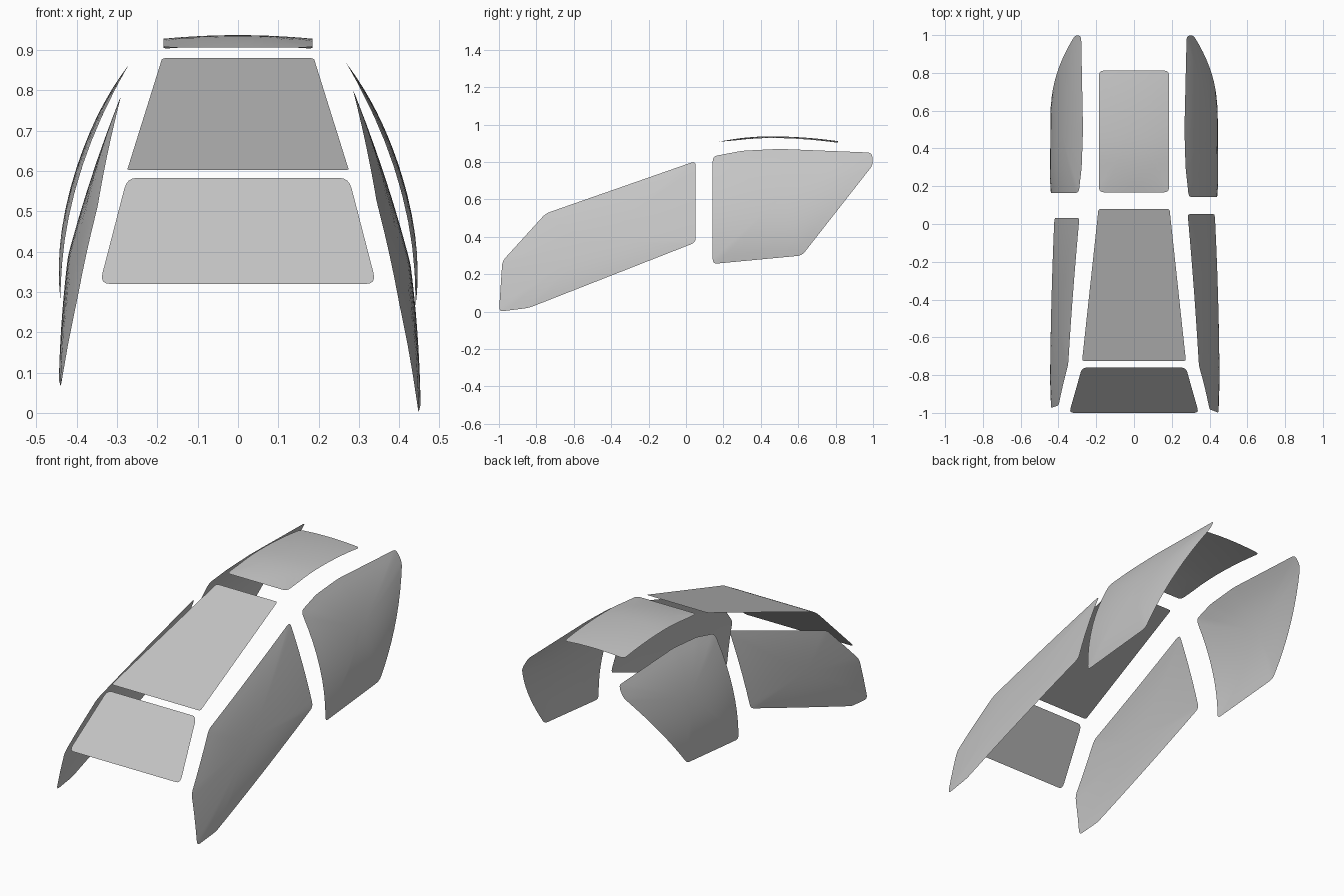
import bpy, bmesh
from mathutils import Vector

if "Cube" in bpy.data.objects:
    bpy.data.objects.remove(bpy.data.objects["Cube"])

glass = bpy.data.materials.new("grey_glass")
glass.diffuse_color = (0.56, 0.56, 0.56, 1)
glass.use_nodes = True
glass.node_tree.nodes["Principled BSDF"].inputs["Base Color"].default_value = glass.diffuse_color


def rounded_outline(corners, radius, step=0.06):
    """Round the corners of a 2D polygon and sample its long edges."""
    pts = [Vector(c) for c in corners]
    arcs = []
    for i, p in enumerate(pts):
        a, b = pts[i - 1] - p, pts[(i + 1) % len(pts)] - p
        s = p + a.normalized() * min(radius, a.length * 0.4)
        e = p + b.normalized() * min(radius, b.length * 0.4)
        arcs.append([s * (1 - t) ** 2 + p * 2 * t * (1 - t) + e * t * t
                     for t in (0, 0.25, 0.5, 0.75, 1)])
    out = []
    for i, arc in enumerate(arcs):
        out += arc
        s, e = arc[-1], arcs[(i + 1) % len(arcs)][0]
        n = max(1, int((e - s).length / step))
        out += [s.lerp(e, k / n) for k in range(1, n)]
    return out


def panel(name, corners, surface, radius=0.025, rings=8, up=(0, 0, 1)):
    """Thin sheet: concentric rings of the outline laid on a surface.
    surface(u, v, w) gives the 3D point; w is 0 at the rim, 1 in the middle."""
    outline = rounded_outline(corners, radius)
    mid = sum(outline, Vector((0, 0))) / len(outline)
    bm = bmesh.new()
    loops = []
    for r in range(rings):
        t = 1 - r / rings
        loops.append([bm.verts.new(surface(*mid.lerp(p, t), 1 - t ** 3)) for p in outline])
    centre = bm.verts.new(surface(*mid, 1))
    n = len(outline)
    for i in range(n):
        j = (i + 1) % n
        for a, b in zip(loops, loops[1:]):
            bm.faces.new((a[i], a[j], b[j], b[i]))
        bm.faces.new((loops[-1][i], loops[-1][j], centre))
    # make every face point outwards
    bm.normal_update()
    flip = [f for f in bm.faces if f.normal.dot(Vector(up)) < 0]
    bmesh.ops.reverse_faces(bm, faces=flip)
    me = bpy.data.meshes.new(name)
    bm.to_mesh(me)
    bm.free()
    me.materials.append(glass)
    for f in me.polygons:
        f.use_smooth = True
    bpy.context.collection.objects.link(bpy.data.objects.new(name, me))


# Roof glass: gently crowned
def roof(x, y, w):
    drop = 0.030 * ((0.45 - y) / 0.28) ** 2 if y < 0.45 else 0.025 * ((y - 0.45) / 0.36) ** 2
    return x, y, 0.937 - drop - 0.009 * (x / 0.185) ** 2 * min(1, max(0, (y - 0.17) / 0.1))


panel("roof_glass", [(-.185, .168), (.185, .168), (.185, .812), (-.185, .812)], roof)

# Flat windscreen and lower front glass
panel("windscreen", [(-.275, -.725), (.275, -.725), (.188, .08), (-.188, .08)],
      lambda x, y, w: (x, y, 0.602 + (y + 0.725) * 0.278 / 0.805), radius=0.012)
panel("front_glass", [(-.343, -1), (.343, -1), (.275, -.76), (-.275, -.76)],
      lambda x, y, w: (x, y, 0.32 + (y + 1) * 0.263 / 0.24), radius=0.025)


# Curved side glass, outlines in (y, z)
def front_side(sign):
    return lambda y, z, w: (sign * (0.5 - 0.134 * z - 0.167 * z * z
                                    - 0.05 * (0.05 - y) + 0.009 * w), y, z)


def rear_side(sign):
    return lambda y, z, w: (sign * (0.44 + 0.025 * (z - 0.26)
                                    - 0.506 * (z - 0.26) ** 2 + 0.013 * w), y, z)


front_right = [(-1, 0), (-.84, .02), (.052, .37), (.052, .805), (-.75, .525), (-.982, .27)]
front_left = [(-.975, .065), (-.83, .08), (.032, .39), (.032, .79), (-.745, .51), (-.96, .28)]
rear_right = [(.143, .255), (.62, .30), (1, .785), (.995, .85), (.5, .87), (.3, .86), (.143, .83)]
rear_left = [(.165, .275), (.62, .315), (1, .79), (.995, .848), (.5, .865), (.3, .853), (.165, .825)]

for sign, side, front, rear in ((1, "right", front_right, rear_right),
                                (-1, "left", front_left, rear_left)):
    panel("front_window_" + side, front, front_side(sign), up=(sign, 0, 0))
    panel("rear_window_" + side, rear, rear_side(sign), up=(sign, 0, 0))
